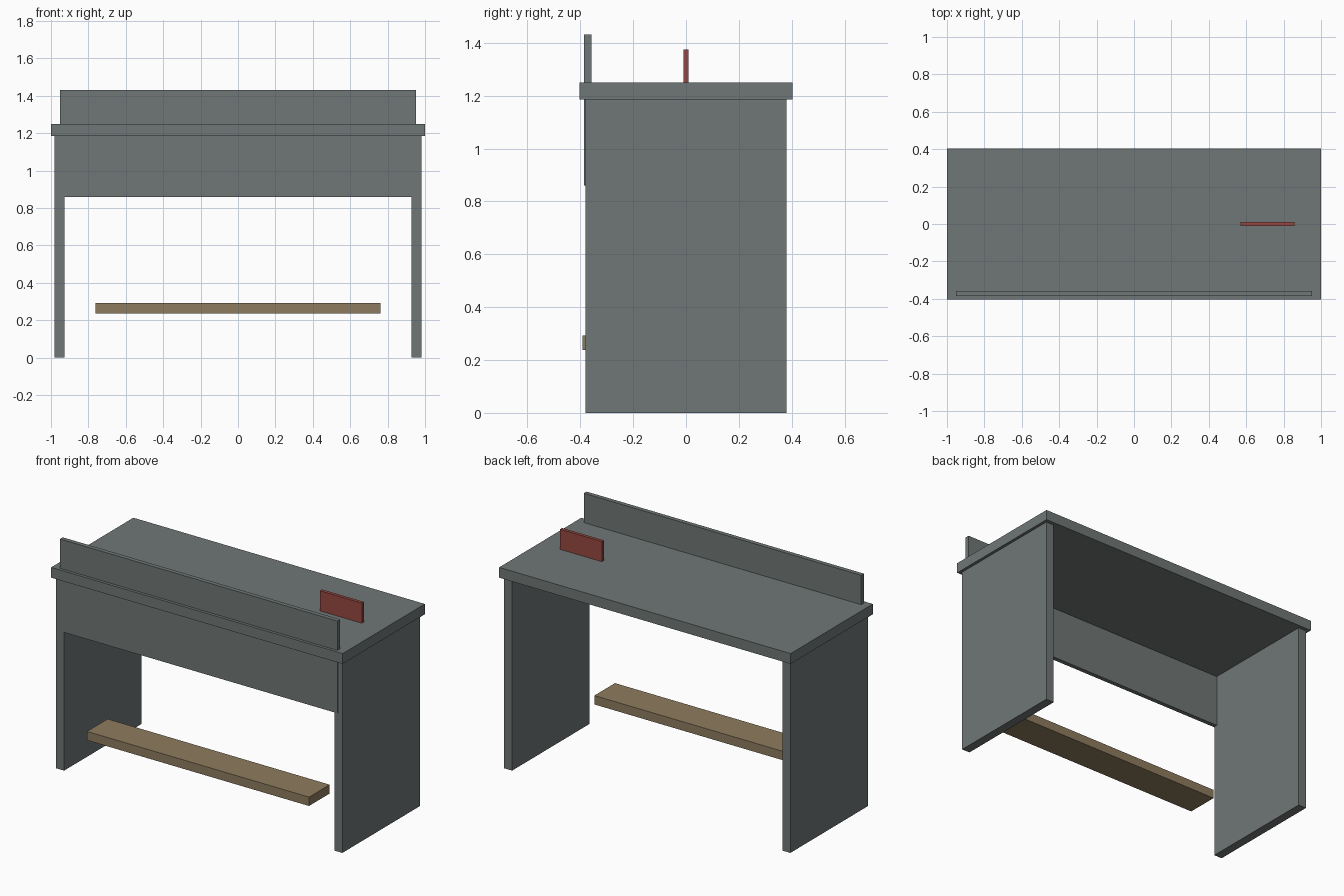
import bpy

if "Cube" in bpy.data.objects:
    bpy.data.objects.remove(bpy.data.objects["Cube"])


def material(name, rgb):
    m = bpy.data.materials.new(name)
    m.diffuse_color = (*rgb, 1.0)
    m.use_nodes = True
    m.node_tree.nodes["Principled BSDF"].inputs["Base Color"].default_value = m.diffuse_color
    return m


GREY = material("slate grey", (0.162, 0.184, 0.181))
WOOD = material("brown wood", (0.27, 0.20, 0.112))
RED = material("dull red", (0.305, 0.065, 0.053))


def box(name, x, y, z, mat):
    """Axis-aligned box given its (min, max) range on each axis."""
    ranges = (x, y, z)
    bpy.ops.mesh.primitive_cube_add(size=1, location=[(a + b) / 2 for a, b in ranges])
    ob = bpy.context.object
    ob.name = name
    ob.scale = [b - a for a, b in ranges]
    bpy.ops.object.transform_apply(location=False, rotation=False, scale=True)
    ob.data.materials.append(mat)
    return ob


# Desk top
box("desk_top", (-1.0, 1.0), (-0.403, 0.403), (1.186, 1.25), GREY)

# Slab sides
box("left_side", (-0.982, -0.927), (-0.38, 0.38), (0.0, 1.186), GREY)
box("right_side", (0.927, 0.982), (-0.38, 0.38), (0.0, 1.186), GREY)

# Front panel under the top, and the upright screen above it
box("front_panel", (-0.952, 0.952), (-0.385, -0.358), (0.86, 1.186), GREY)
box("screen", (-0.952, 0.952), (-0.385, -0.358), (1.25, 1.432), GREY)

# Foot rest
box("foot_rest", (-0.762, 0.762), (-0.392, -0.19), (0.237, 0.292), WOOD)

# Small sign standing on the top
box("sign", (0.57, 0.857), (-0.01, 0.01), (1.25, 1.375), RED)
